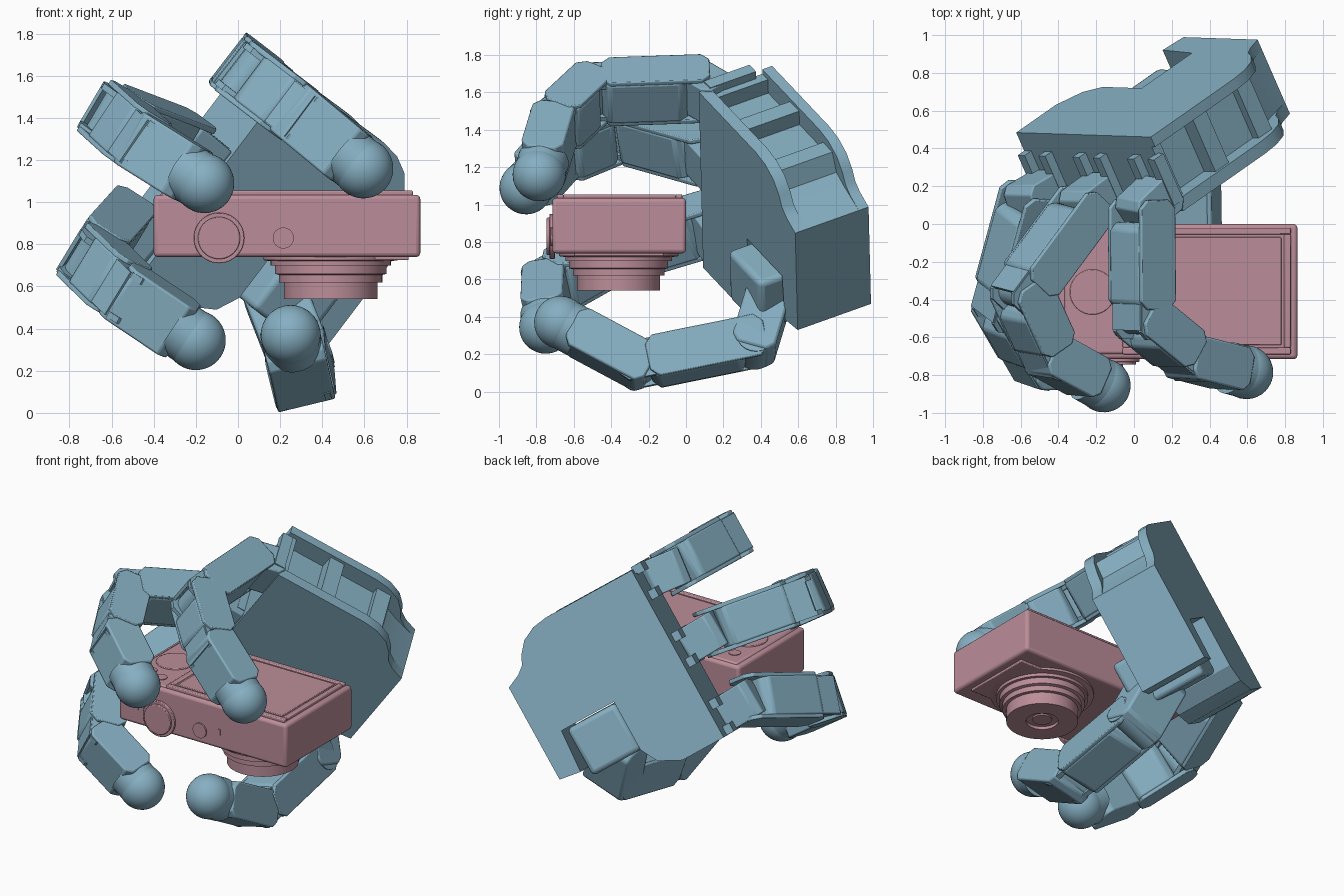
import bpy, bmesh, math
from mathutils import Vector as V, Matrix

if "Cube" in bpy.data.objects:
    bpy.data.objects.remove(bpy.data.objects["Cube"])

def material(name, c):
    m = bpy.data.materials.new(name)
    m.diffuse_color = (*c, 1)
    m.use_nodes = True
    m.node_tree.nodes["Principled BSDF"].inputs["Base Color"].default_value = m.diffuse_color
    return m

BLUE = material("blue_shell", (0.24, 0.43, 0.54))
PINK = material("pink_shell", (0.50, 0.27, 0.32))

def finish(name, bm, mat, bevel=0, seg=2):
    bmesh.ops.recalc_face_normals(bm, faces=bm.faces[:])
    me = bpy.data.meshes.new(name)
    bm.to_mesh(me)
    bm.free()
    ob = bpy.data.objects.new(name, me)
    bpy.context.collection.objects.link(ob)
    me.materials.append(mat)
    if bevel:
        b = ob.modifiers.new("bevel", "BEVEL")
        b.width, b.segments, b.limit_method = bevel, seg, "ANGLE"
    bpy.context.view_layer.objects.active = ob
    bpy.ops.object.select_all(action="DESELECT")
    ob.select_set(True)
    bpy.ops.object.shade_smooth_by_angle(angle=math.radians(28))
    return ob

def prism(name, pts, w0, w1, frame, mat=BLUE, bevel=0, seg=2):
    """Extrude a 2D outline between two heights in frame (origin, a, b, c)."""
    o, a, b, c = frame
    bm = bmesh.new()
    lo = [bm.verts.new(o + a * p + b * q + c * w0) for p, q in pts]
    hi = [bm.verts.new(o + a * p + b * q + c * w1) for p, q in pts]
    bm.faces.new(lo)
    bm.faces.new(hi)
    n = len(pts)
    for i in range(n):
        j = (i + 1) % n
        bm.faces.new((lo[i], lo[j], hi[j], hi[i]))
    return finish(name, bm, mat, bevel, seg)

def rect(a0, a1, b0, b1):
    return [(a0, b0), (a1, b0), (a1, b1), (a0, b1)]

def ngon(r, n=40, cx=0, cy=0):
    return [(cx + r * math.cos(2 * math.pi * i / n), cy + r * math.sin(2 * math.pi * i / n)) for i in range(n)]

def lathe(name, prof, centre, mat, n=64):
    bm = bmesh.new()
    rings = [[bm.verts.new((centre[0] + p, centre[1] + q, z)) for p, q in ngon(r, n)] for r, z in prof]
    for lo, hi in zip(rings, rings[1:]):
        for i in range(n):
            j = (i + 1) % n
            bm.faces.new((lo[i], lo[j], hi[j], hi[i]))
    bm.faces.new(rings[0])
    bm.faces.new(rings[-1])
    return finish(name, bm, mat)

X, Y, Z = V((1, 0, 0)), V((0, 1, 0)), V((0, 0, 1))
WORLD = (V(), X, Y, Z)
FRONT = (V(), X, Z, -Y)

# camera body, back cover, screen
prism("camera_body", rect(-.40, .865, -.715, 0), .74, 1.035, WORLD, PINK, .02, 3)
prism("camera_back_cover", rect(-.37, .83, -.69, -.02), 1.0, 1.045, WORLD, PINK, .015)
for i, r in enumerate([rect(-.06, .83, -.69, -.655), rect(-.06, .83, -.055, -.02),
                       rect(-.06, -.025, -.655, -.055), rect(.795, .83, -.655, -.055)]):
    prism("screen_frame_%d" % i, r, 1.03, 1.055, WORLD, PINK, .006)
prism("screen", rect(-.01, .78, -.64, -.07), 1.03, 1.052, WORLD, PINK, .004)
# dials and buttons
prism("rear_dial", ngon(.12, 40, -.22, -.36), 1.03, 1.052, WORLD, PINK, .004)
for i, (x, y) in enumerate([(-.16, -.1), (-.27, -.55), (-.16, -.6), (-.27, -.14)]):
    prism("rear_button_%d" % i, ngon(.038, 24, x, y), 1.03, 1.05, WORLD, PINK)
prism("mode_dial", ngon(.12, 48, -.09, .83), .70, .73, FRONT, PINK, .004)
prism("mode_dial_cap", ngon(.10, 48, -.09, .83), .70, .745, FRONT, PINK, .004)
prism("shutter_button", ngon(.05, 32, .215, .83), .70, .725, FRONT, PINK)
prism("power_slot", rect(-.33, -.25, .845, .87), .70, .72, FRONT, PINK)
prism("zoom_slot", rect(.353, .367, .835, .875), .70, .72, FRONT, PINK)
prism("front_plate", rect(.58, .81, -.6, -.12), .725, .76, WORLD, PINK, .005)
# stepped lens pointing down
lathe("lens", [(.32, .76), (.32, .725), (.285, .72), (.285, .70), (.265, .70), (.265, .66), (.245, .655),
               (.245, .62), (.222, .62), (.222, .54), (.10, .54), (.10, .56), (.06, .56), (.06, .55), (.001, .55)],
      (.44, -.36), PINK)

# palm frame: L across, F toward fingers, T toward the back of the hand
T = V((-.38, .87, .31)).normalized()
L = V((.617, -.05, .786))
L = (L - T * L.dot(T)).normalized()
F = L.cross(T)
if F.z < 0:
    F = -F
ORG = V((-.09, .08, 1.14))
PALM = (ORG, L, F, T)

# palm outline, lower side with thumb notch
low = [(.31, -1.04), (-.34, -1.04), (-.36, -.90), (-.08, -.88), (-.08, -.50), (-.42, -.50), (-.53, -.44), (-.6, -.3), (-.6, 0)]
high = [(.58, 0), (.58, -.62), (.565, -.72), (.52, -.81), (.45, -.87), (.39, -.90), (.35, -.95)]
pockets = [(.55, 0), (.55, -.06), (.46, -.06), (.46, -.3), (.56, -.3), (.56, -.4), (.47, -.4),
           (.47, -.66), (.52, -.66), (.52, -.76), (.41, -.80), (.37, -.88)]
prism("palm_inner_plate", low + high, 0, .07, PALM)
prism("palm_core", low + pockets, .06, .40, PALM)
prism("palm_back_plate", low + high, .39, .45, PALM)
# thumb motor block in the notch
prism("thumb_motor", rect(-.42, -.09, -.87, -.52), -.13, .36, PALM, BLUE, .03, 3)

def seg_frame(p, q, w):
    u = (q - p).normalized()
    w = (w - u * w.dot(u)).normalized()
    return (p, u, w.cross(u), w), (q - p).length

def chamfer(a0, a1, h, c):
    return [(a0 + c, -h), (a1 - c, -h), (a1, -h + c), (a1, h - c), (a1 - c, h), (a0 + c, h), (a0, h - c), (a0, -h + c)]

def link(name, p, q, w):
    """Motor body, side plates, end brackets and joint pin between two joints."""
    fr, n = seg_frame(p, q, w)
    prism(name + "_body", chamfer(.06, n - .05, .118, .04), -.13, .13, fr, BLUE, .015)
    for s, t in ((-1, "a"), (1, "b")):
        prism(name + "_side_" + t, chamfer(-.06, n - .05, .115, .045), s * .12, s * .147, fr, BLUE, .006)
        prism(name + "_bracket_" + t, chamfer(n - .2, n + .11, .10, .04), s * .095, s * .125, fr)
    prism(name + "_bracket_cap", rect(n - .2, n + .06, -.108, -.088), -.12, .12, fr)
    prism(name + "_joint", ngon(.085, 24, n, 0), -.1, .1, fr)

def fingertip(name, p, q, w, r=.142):
    fr, n = seg_frame(p, q, w)
    prism(name + "_distal", chamfer(-.07, n - .07, .115, .04), -.14, .14, fr, BLUE, .01)
    prism(name + "_collar", ngon(r * .97, 40), n - .12, n, (p, fr[2], fr[3], fr[1]))
    bm = bmesh.new()
    m = Matrix.Translation(q) @ fr[1].to_track_quat("Z", "Y").to_matrix().to_4x4()
    bmesh.ops.create_uvsphere(bm, u_segments=40, v_segments=20, radius=r, matrix=m)
    finish(name + "_tip", bm, BLUE)

# three fingers: knuckle, two joints, tip centre
fingers = {
    "upper_finger": (.478, (.04, .07, 1.62), (.045, -.50, 1.60), (.30, -.71, 1.405), (.595, -.785, 1.16)),
    "middle_finger": (0, (-.257, .098, 1.276), (-.595, -.36, 1.405), (-.44, -.70, 1.265), (-.16, -.855, 1.09)),
    "lower_finger": (-.478, (-.55, .122, .90), (-.70, -.43, .735), (-.52, -.74, .56), (-.20, -.75, .345))}
for name, (l, *pts) in fingers.items():
    a, b, c, d = [V(p) for p in pts]
    w = (b - a).cross(d - b).normalized()
    if w.dot(L) < 0:
        w = -w
    w = (w + L).normalized()
    root = ORG + L * l + T * .122
    fr, n = seg_frame(root, a, L)
    prism(name + "_base", chamfer(-.03, n + .07, .105, .04), -.115, .115, fr, BLUE, .008)
    for s in (-1, 1):
        prism(name + "_comb_%d" % s, rect(l + s * .09 - .03, l + s * .09 + .03, -.02, .05), .06, .34, PALM)
    link(name + "_proximal", a, b, w)
    link(name + "_medial", b, c, w)
    fingertip(name, c, d, w)

# thumb
W = V((.97, 0, .24)).normalized()
root, a, b, d = V((.20, .44, .50)), V((.29, .37, .27)), V((.30, -.25, .145)), V((.25, -.67, .37))
fr, n = seg_frame(root, a, W)
prism("thumb_base", chamfer(-.10, n + .08, .12, .04), -.15, .15, fr, BLUE, .015)
prism("thumb_knuckle", ngon(.11, 24), -.14, .14, (a, fr[1], fr[2], fr[3]))
link("thumb_proximal", a, b, W)
fingertip("thumb", b, d, W)
